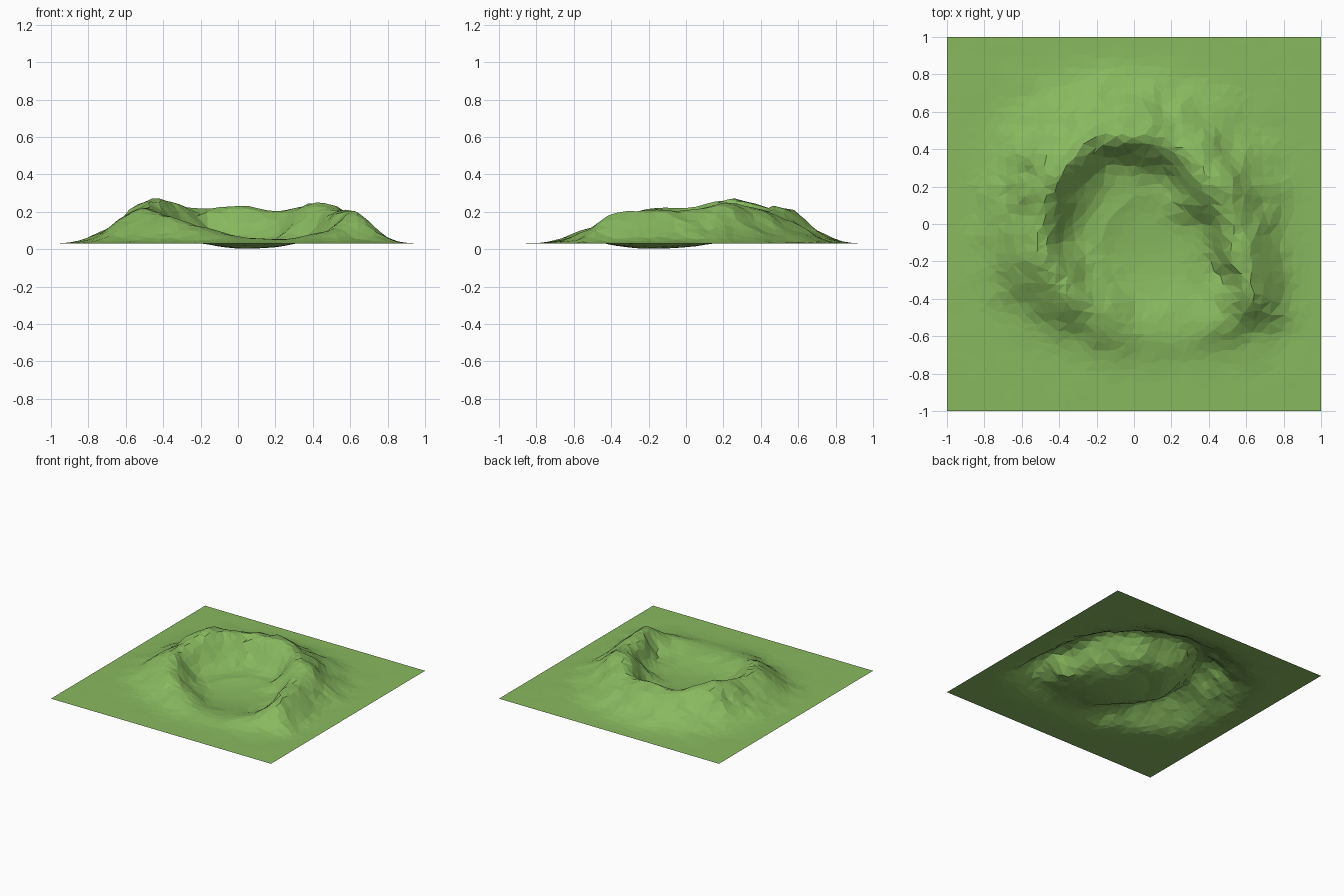
import bpy, bmesh, math, random
from mathutils import Vector, noise

random.seed(4)
cube = bpy.data.objects.get("Cube")
if cube:
    bpy.data.objects.remove(cube)

BASE = 0.03
CENTRE = Vector((0.05, -0.05))
CELLS = 38

# Crater rim: x, y, height above the plain, inner slope width, outer slope width
RIM = [
    (0.40, 0.22, 0.22, 0.15, 0.22),
    (0.20, 0.43, 0.17, 0.13, 0.22),
    (0.02, 0.48, 0.205, 0.14, 0.21),
    (-0.22, 0.45, 0.185, 0.14, 0.23),
    (-0.43, 0.24, 0.24, 0.15, 0.24),
    (-0.48, 0.00, 0.19, 0.12, 0.24),
    (-0.48, -0.18, 0.185, 0.13, 0.23),
    (-0.38, -0.34, 0.15, 0.13, 0.18),
    (-0.20, -0.47, 0.09, 0.15, 0.14),
    (0.05, -0.58, 0.03, 0.15, 0.13),
    (0.25, -0.58, 0.02, 0.15, 0.13),
    (0.50, -0.50, 0.07, 0.13, 0.14),
    (0.62, -0.38, 0.165, 0.14, 0.16),
    (0.57, -0.22, 0.18, 0.13, 0.19),
    (0.54, -0.03, 0.175, 0.14, 0.19),
]


def polar(x, y):
    d = Vector((x, y)) - CENTRE
    return math.atan2(d.y, d.x) % math.tau, d.length


ring = sorted((*polar(x, y), h, wi, wo) for x, y, h, wi, wo in RIM)
ring = ([(ring[-1][0] - math.tau, *ring[-1][1:])] + ring
        + [(ring[0][0] + math.tau, *ring[0][1:])])


def rim_at(angle):
    """Blend the rim values around the crater."""
    for a, b in zip(ring, ring[1:]):
        if a[0] <= angle <= b[0]:
            t = (angle - a[0]) / (b[0] - a[0])
            t = 0.5 * t + 0.5 * t * t * (3 - 2 * t)
            return [p + (q - p) * t for p, q in zip(a[1:], b[1:])]


def height(x, y):
    angle, dist = polar(x, y)
    radius, h, inner, outer = rim_at(angle)
    # Craggy offset of the rim line
    dist += 0.035 * noise.noise(Vector((x * 7, y * 7, 2)))
    d = dist - radius
    rise = h * math.exp(-(d / (outer if d > 0 else inner)) ** 2)
    rise *= 1 + 0.22 * noise.noise(Vector((x * 9, y * 9, 5))) * min(1, abs(d) * 8)
    # Sunken crater floor
    q = ((x - 0.06) / 0.24) ** 2 + ((y + 0.18) / 0.32) ** 2
    dip = 0.029 * max(0, 1 - q) ** 0.8
    # Gentle unevenness of the plain, flat at the border
    fade = min(1, 4 * (1 - max(abs(x), abs(y))))
    bumps = 0.006 * abs(noise.noise(Vector((x * 4, y * 4, 9))))
    return max(0, BASE + fade * (rise + bumps) - dip)


# Uneven triangulated sheet
bm = bmesh.new()
bmesh.ops.create_grid(bm, x_segments=CELLS, y_segments=CELLS, size=1)
jitter = 0.28 * 2 / CELLS
for v in bm.verts:
    if max(abs(v.co.x), abs(v.co.y)) < 0.99:
        v.co.x += random.uniform(-jitter, jitter)
        v.co.y += random.uniform(-jitter, jitter)
    v.co.z = height(v.co.x, v.co.y)
bmesh.ops.triangulate(bm, faces=bm.faces[:], quad_method='SHORT_EDGE')

mesh = bpy.data.meshes.new("crater_terrain")
bm.to_mesh(mesh)
bm.free()
terrain = bpy.data.objects.new("crater_terrain", mesh)
bpy.context.collection.objects.link(terrain)

# Grass colour
grass = bpy.data.materials.new("grass_green")
grass.use_nodes = True
colour = (0.246, 0.485, 0.114, 1)
grass.diffuse_color = colour
grass.node_tree.nodes["Principled BSDF"].inputs["Base Color"].default_value = colour
mesh.materials.append(grass)
